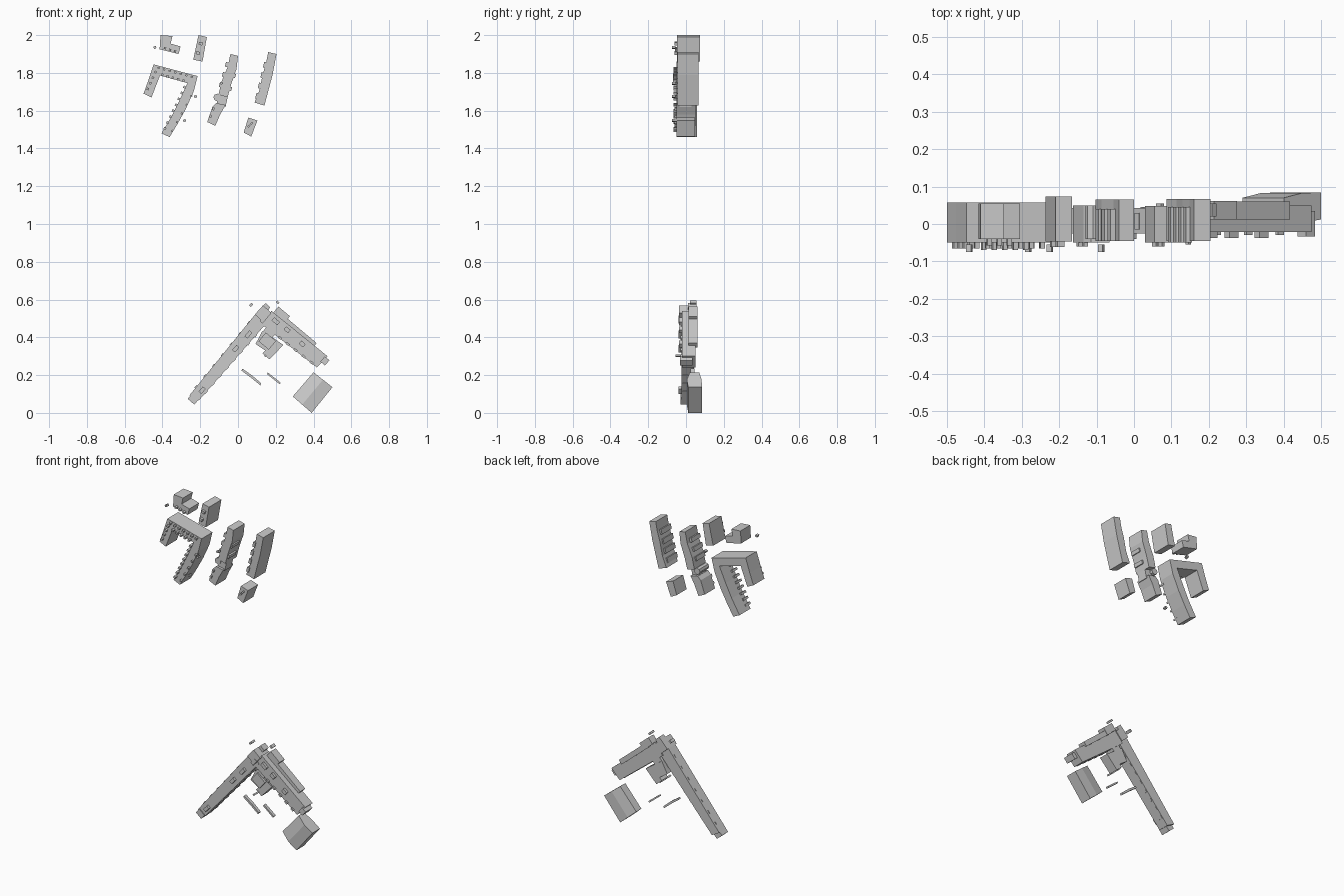
import bpy, bmesh, math

def prism(name, pts, y0, y1):
    """Plan outline (x, z in hundredths) extruded from y0 (roof) to y1 (base)."""
    bm = bmesh.new()
    f = bm.faces.new([bm.verts.new((x / 100, y0, z / 100)) for x, z in pts])
    r = bmesh.ops.extrude_face_region(bm, geom=[f])
    for v in r["geom"]:
        if isinstance(v, bmesh.types.BMVert):
            v.co.y = y1
    bmesh.ops.recalc_face_normals(bm, faces=bm.faces)
    me = bpy.data.meshes.new(name)
    bm.to_mesh(me)
    bm.free()
    ob = bpy.data.objects.new(name, me)
    bpy.context.collection.objects.link(ob)
    return ob

def block(name, x, z, length, width, deg, y0, y1):
    """Rotated rectangle in plan."""
    c, s = math.cos(math.radians(deg)), math.sin(math.radians(deg))
    pts = [(x + c * a * length / 2 - s * b * width / 2, z + s * a * length / 2 + c * b * width / 2)
           for a, b in ((-1, -1), (1, -1), (1, 1), (-1, 1))]
    return prism(name, pts, y0, y1)

def row(name, p, q, n, length, width, y0, y1):
    """n small blocks spaced along the line p-q."""
    deg = math.degrees(math.atan2(q[1] - p[1], q[0] - p[0]))
    for i in range(n):
        t = (i + 0.5) / n
        block(name, p[0] + (q[0] - p[0]) * t, p[1] + (q[1] - p[1]) * t, length, width, deg, y0, y1)

# upper quarter: main buildings
prism("corner_house", [(-41, 200), (-34.7, 199.5), (-35.7, 195.5), (-30.4, 194), (-31.5, 190), (-41.5, 192.5)], -0.04, 0.055)
prism("north_house", [(-20.9, 200), (-16.5, 199), (-18.8, 186), (-23.7, 187)], -0.047, 0.074)
prism("court_building", [(-44.7, 184.5), (-21.4, 178.3), (-23.5, 170), (-27.8, 160.6), (-32, 153), (-36.2, 146),
                         (-40.5, 148), (-35.2, 157), (-31, 165.4), (-26.8, 174.6), (-41.3, 178.6), (-45.8, 167),
                         (-50, 169), (-47.5, 176)], -0.05, 0.057)
prism("terrace_upper", [(-4, 190), (0, 189), (-0.8, 182), (-3.6, 174), (-5.5, 167), (-10.3, 168.5),
                        (-8.7, 175.5), (-5.5, 183)], -0.045, 0.065)
prism("terrace_link", [(-5.5, 167), (-6.6, 162), (-11.5, 163), (-10.3, 168.5)], -0.035, 0.03)
prism("terrace_lower", [(-6.6, 163), (-9.4, 158), (-12, 152), (-16.3, 154), (-13.5, 162), (-11.5, 164)], -0.05, 0.05)
prism("stair_turret", [(-11 + 2 * math.cos(k * math.pi / 4), 167 + 2 * math.sin(k * math.pi / 4)) for k in range(8)], -0.04, 0.05)
prism("east_terrace", [(16, 191), (20.4, 190), (18.3, 179), (14, 162.7), (8.7, 164.3), (11.4, 171),
                       (13, 179), (14.8, 185)], -0.045, 0.067)
prism("south_house", [(5.5, 156.4), (10.3, 154.8), (7, 146.3), (3, 148.4)], -0.05, 0.048)

# roof dormers and chimneys of the upper quarter
row("court_dormer", (-43.5, 183), (-23, 177.5), 7, 1.2, 1, -0.065, -0.05)
row("court_dormer", (-41.5, 179.4), (-27.5, 175.5), 5, 1.2, 1.2, -0.07, -0.03)
row("court_dormer", (-27.5, 174), (-39.5, 149), 8, 1.3, 1.3, -0.066, -0.02)
row("court_dormer", (-23.5, 170), (-36, 147), 5, 1, 1, -0.065, -0.035)
row("court_dormer", (-48.5, 170), (-43, 182), 4, 1.2, 1.2, -0.065, -0.03)
row("terrace_bay", (-9.8, 171), (-5, 187), 3, 2.5, 1.8, -0.045, 0.04)
row("terrace_bay", (-5, 168), (-0.8, 182), 2, 2.2, 1.2, -0.04, 0.03)
row("terrace_bay", (-15.3, 155), (-12.3, 163), 2, 1.5, 1.2, -0.06, 0.03)
row("east_bay", (9.5, 165), (15, 187), 4, 3, 1.6, -0.05, 0.045)
row("north_chimney", (-22, 188), (-19, 198), 2, 1.6, 2, -0.062, -0.047)
row("corner_dormer", (-40, 193.5), (-32, 191), 3, 1.2, 1, -0.058, -0.04)
row("south_chimney", (5, 151), (8, 154), 2, 1.5, 1, -0.06, -0.05)
for x, z in ((-44, 193.5), (-22.5, 167.5), (-28.3, 154.8), (-8.8, 174.5)):
    block("kiosk", x, z, 1.4, 1.2, 20, -0.075, -0.055)

# lower quarter: two long wings meeting at a corner tower
prism("west_wing", [(10.2, 53.5), (16, 48.5), (-20.7, 6.6), (-25.7, 9.3)], -0.025, 0.043)
block("west_wing_end", -23.7, 7.3, 3.6, 4.6, 49, -0.03, 0.03)
prism("east_wing", [(17.7, 54), (47.4, 30), (41.8, 24), (12.4, 47)], -0.022, 0.05)
block("east_wing_end", 46, 27.5, 3.2, 3.6, -40, -0.033, 0.035)
block("corner_tower", 13.3, 52.5, 6.5, 6, 48, -0.037, 0.055)
block("tower_terrace", 14.5, 55.5, 4, 3.5, 48, 0.01, 0.055)
block("north_annex", 23, 52, 8, 4.5, -40, 0.012, 0.062)
block("east_annex", 31.5, 43.5, 24, 3, -40, 0.012, 0.06)

# roof plant, stairwells and window bays on the wings
for x, z, l in ((-19, 12, 3.5), (-1.2, 34, 3.5), (5.5, 41.5, 4), (13.5, 49.5, 4)):
    block("west_roof_box", x, z, l, 2, 49, -0.04, -0.02)
for x, z, l in ((20, 48.5, 4), (26, 44, 3), (34, 36.5, 3)):
    block("east_roof_box", x, z, l, 2.2, -40, -0.037, -0.02)
row("west_bay", (-19, 9), (11, 43), 8, 1.8, 1.2, -0.018, 0.04)
row("west_bay_outer", (-24.5, 11), (8, 50.5), 7, 1.8, 0.8, -0.015, 0.03)
row("east_bay_inner", (20, 41.4), (41, 25), 5, 2, 1.2, -0.03, 0.04)

# hall in the yard, stepped, with a thin mast
prism("yard_hall", [(13, 43.5), (24, 36), (16.7, 28.3), (13, 31.5), (14.5, 33), (9.3, 36.5)], -0.01, 0.05)
block("yard_hall_upper", 15.5, 38, 7, 6, -40, -0.025, 0.02)
block("yard_link", 17, 43, 6, 6, -40, -0.015, 0.045)
block("mast", 14.5, 30.2, 1, 1, 45, -0.055, 0.05)

# garden walls and gate kiosks
prism("garden_wall", [(2.4, 23.4), (7.5, 19.8), (12.4, 15.6), (11.8, 14.6), (6.8, 18.7), (1.8, 22.4)], 0.025, 0.045)
prism("garden_wall", [(15.8, 21.4), (22.6, 16), (22, 15.2), (15.3, 20.6)], 0.025, 0.045)
block("gate_kiosk", 7, 57.2, 1.8, 1.2, 45, 0.02, 0.055)
block("gate_kiosk", 21, 58.5, 1.8, 1.2, -45, 0.02, 0.055)

# detached hall with a low pitched roof and folded base
L0, L1, R0, R1 = (29, 8.7), (40, 21.5), (39, 0), (50, 13.6)
bm = bmesh.new()
ends = []
for a, b in ((L0, R0), (L1, R1)):
    ring = []
    for t, y in ((0, 0.02), (0.5, 0.004), (1, 0.012), (1, 0.084), (0.5, 0.083), (0, 0.07)):
        ring.append(bm.verts.new(((a[0] + (b[0] - a[0]) * t) / 100, y, (a[1] + (b[1] - a[1]) * t) / 100)))
    bm.faces.new(ring)
    ends.append(ring)
for i in range(6):
    j = (i + 1) % 6
    bm.faces.new((ends[0][i], ends[0][j], ends[1][j], ends[1][i]))
bmesh.ops.recalc_face_normals(bm, faces=bm.faces)
me = bpy.data.meshes.new("pitched_hall")
bm.to_mesh(me)
bm.free()
bpy.context.collection.objects.link(bpy.data.objects.new("pitched_hall", me))
